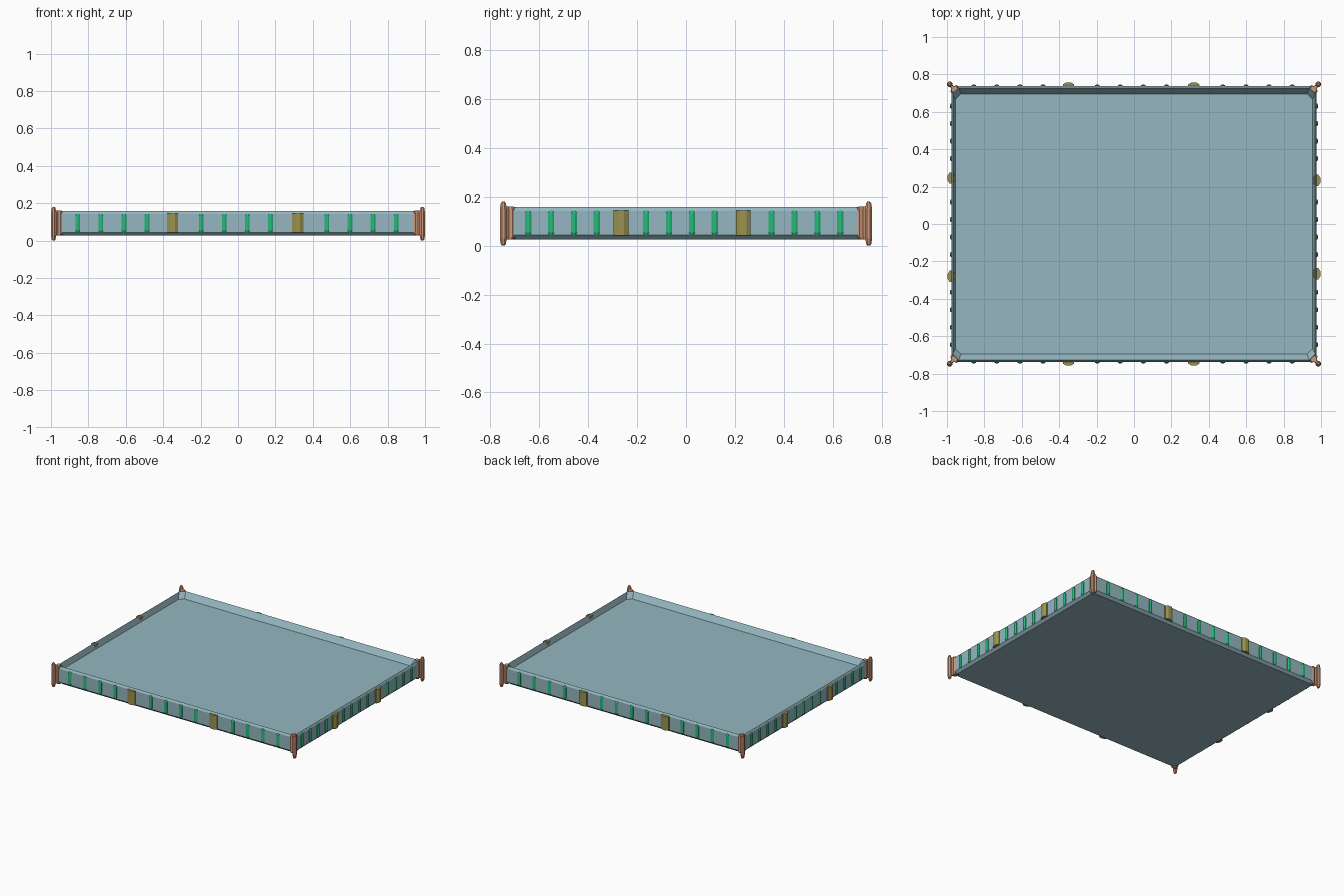
import bpy, bmesh, math
from mathutils import Matrix

if "Cube" in bpy.data.objects:
    bpy.data.objects.remove(bpy.data.objects["Cube"])


def material(name, col):
    m = bpy.data.materials.new(name)
    m.diffuse_color = (*col, 1)
    m.use_nodes = True
    m.node_tree.nodes["Principled BSDF"].inputs["Base Color"].default_value = m.diffuse_color
    return m


BLUE = material("blue", (0.30, 0.47, 0.53))
GREEN = material("green", (0.02, 0.50, 0.20))
OLIVE = material("olive", (0.33, 0.29, 0.08))
COPPER = material("copper", (0.60, 0.31, 0.19))


def loft(name, rings, mat, matrix=Matrix()):
    """Closed solid through matching rings of 3D points."""
    bm = bmesh.new()
    loops = [[bm.verts.new(p) for p in r] for r in rings]
    n = len(rings[0])
    for a, b in zip(loops, loops[1:]):
        for i in range(n):
            j = (i + 1) % n
            bm.faces.new((a[i], a[j], b[j], b[i]))
    bm.faces.new(loops[0][::-1])
    bm.faces.new(loops[-1])
    bmesh.ops.recalc_face_normals(bm, faces=bm.faces)
    me = bpy.data.meshes.new(name)
    bm.to_mesh(me)
    bm.free()
    me.materials.append(mat)
    ob = bpy.data.objects.new(name, me)
    ob.matrix_world = matrix
    bpy.context.collection.objects.link(ob)
    return ob


def cut_rect(hx, hy, c, z):
    q = [(hx, hy - c), (hx - c, hy)]
    pts = q + [(-x, y) for x, y in q[::-1]]
    pts += [(-x, -y) for x, y in pts]
    return [(x, y, z) for x, y in pts]


def oval(rx, ry, z, n=8):
    return [(rx * math.cos((i + .5) * math.tau / n),
             ry * math.sin((i + .5) * math.tau / n), z) for i in range(n)]


HX, HY = 0.977, 0.738

# tray: bevelled outside, sloping rim, recessed floor
loft("tray", [
    cut_rect(HX - .018, HY - .018, .03, .026),
    cut_rect(HX, HY, .032, .043),
    cut_rect(HX, HY, .032, .142),
    cut_rect(HX - .008, HY - .010, .032, .157),
    cut_rect(HX - .022, HY - .042, .03, .115)], BLUE)


# upright strips on the walls
def peg(name, x, y, side):
    w, d = (.013, .008)
    rx, ry = (w, d) if side == 'x' else (d, w)
    loft(name, [oval(rx * k, ry * k, z) for k, z in
                ((.5, .043), (1.05, .053), (1.05, .133), (.5, .143))],
         GREEN, Matrix.Translation((x, y, 0)))


def hinge(name, x, y, side):
    rx, ry = (.033, .021) if side == 'x' else (.021, .033)
    loft(name, [oval(rx, ry, .042), oval(rx, ry, .144)],
         OLIVE, Matrix.Translation((x, y, 0)))


long_pegs = [s + i * .1235 for s in (-.857, -.197, .475) for i in range(4)]
short_pegs = [s + i * .0935 for s in (-.645, -.163, .350) for i in range(4)]
for s in (-1, 1):
    for x in long_pegs:
        peg("long_side_strip", x, s * HY, 'x')
    for y in short_pegs:
        peg("short_side_strip", s * HX, y, 'y')
    for x in (-.35, .32):
        hinge("long_side_rib", x, s * HY, 'x')
for y in (-.266, .234):
    hinge("short_side_rib", HX, y, 'y')
for y in (-.280, .246):
    hinge("short_side_rib", -HX, y, 'y')

# corner posts: bracket across the cut corner and a tapered rod outside it
bracket = [(-.012, -.016), (-.002, -.025), (.006, -.023), (.012, -.009), (.034, -.008),
           (.034, .008), (.012, .009), (.006, .023), (-.002, .025), (-.012, .016)]
for sx in (-1, 1):
    for sy in (-1, 1):
        m = (Matrix.Translation((sx * .961, sy * .722, 0))
             @ Matrix.Rotation(math.atan2(sy, sx), 4, 'Z'))
        loft("corner_bracket",
             [[(u, v * k, z) for u, v in bracket] for k, z in
              ((.75, .026), (1, .036), (1, .150), (.75, .161))], COPPER, m)
        rod = m @ Matrix.Translation((.035, 0, 0))
        loft("corner_rod", [oval(r, r, z) for r, z in
             ((.006, 0), (.011, .006), (.0155, .030), (.0155, .150),
              (.011, .174), (.006, .180))], COPPER, rod)
